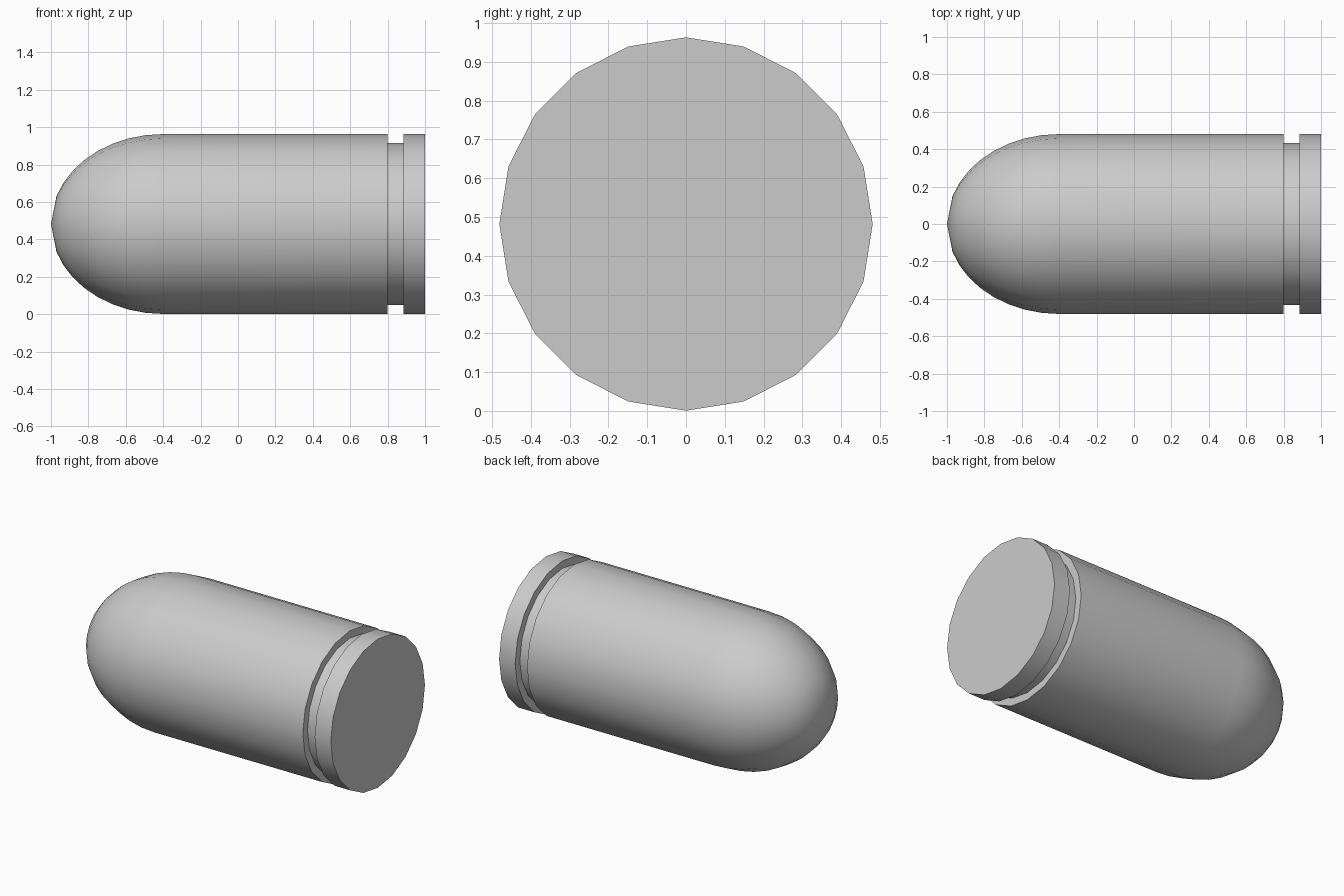
import bpy, bmesh
from math import sin, cos, pi, radians

if "Cube" in bpy.data.objects:
    bpy.data.objects.remove(bpy.data.objects["Cube"])

SIDES, R, CZ = 20, 0.481, 0.482

# profile as (x, radius): elliptical nose, straight case, groove, rim
nose = [(-0.4 - 0.6 * cos(radians(a)), R * sin(radians(a))) for a in range(18, 91, 9)]
profile = nose + [(0.80, R), (0.80, 0.433), (0.885, 0.433), (0.885, R), (1.0, R)]

bm = bmesh.new()
rings = [[bm.verts.new((x, r * sin(2 * pi * i / SIDES), CZ + r * cos(2 * pi * i / SIDES)))
          for i in range(SIDES)] for x, r in profile]

# walls between rings
for a, b in zip(rings, rings[1:]):
    for i in range(SIDES):
        j = (i + 1) % SIDES
        bm.faces.new((a[i], a[j], b[j], b[i]))

# pointed tip and flat base
tip = bm.verts.new((-1, 0, CZ))
for i in range(SIDES):
    bm.faces.new((tip, rings[0][(i + 1) % SIDES], rings[0][i]))
bm.faces.new(rings[-1])
bmesh.ops.recalc_face_normals(bm, faces=bm.faces)

mesh = bpy.data.meshes.new("cartridge")
bm.to_mesh(mesh)
bm.free()
obj = bpy.data.objects.new("cartridge", mesh)
bpy.context.collection.objects.link(obj)
bpy.context.view_layer.objects.active = obj
obj.select_set(True)
bpy.ops.object.shade_smooth_by_angle(angle=radians(40))
